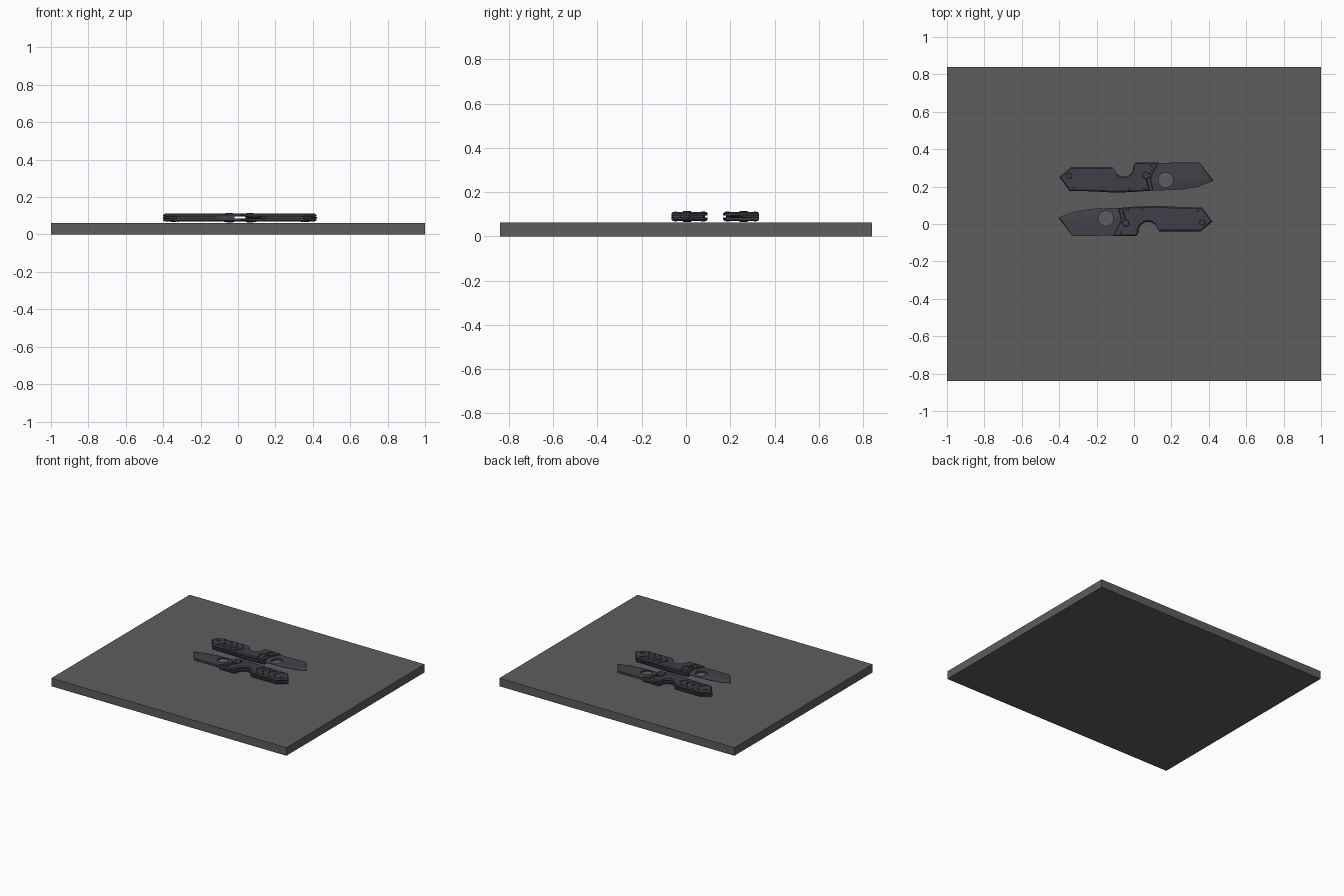
import bpy, bmesh, math
from math import cos, sin, pi

if "Cube" in bpy.data.objects:
    bpy.data.objects.remove(bpy.data.objects["Cube"])

ZC = 0.09            # mid-plane height of the knives


def material(name, col):
    m = bpy.data.materials.new(name)
    m.diffuse_color = (*col, 1)
    m.use_nodes = True
    m.node_tree.nodes["Principled BSDF"].inputs["Base Color"].default_value = m.diffuse_color
    return m


SLAB = material("slab_grey", (0.11, 0.11, 0.11))
DARK = material("dark_steel", (0.05, 0.048, 0.065))
BLADE = material("blade_steel", (0.055, 0.053, 0.068))


def add(name, bm, mat, z=ZC):
    bmesh.ops.recalc_face_normals(bm, faces=bm.faces)
    me = bpy.data.meshes.new(name)
    bm.to_mesh(me)
    bm.free()
    ob = bpy.data.objects.new(name, me)
    bpy.context.collection.objects.link(ob)
    ob.location.z = z
    me.materials.append(mat)
    return ob


def prism(name, pts, z0, z1, mat=DARK, bevel=0.0, z=ZC):
    """Extruded outline with an optional chamfer round the top."""
    bm = bmesh.new()
    f = bm.faces.new([bm.verts.new((x, y, z0)) for x, y in pts])
    r = bmesh.ops.extrude_face_region(bm, geom=[f])
    top = [v for v in r["geom"] if isinstance(v, bmesh.types.BMVert)]
    for v in top:
        v.co.z = z1
    if bevel:
        rim = [e for e in bm.edges if all(v in top for v in e.verts)]
        bmesh.ops.bevel(bm, geom=rim, offset=bevel, segments=1, affect='EDGES')
    return add(name, bm, mat, z)


def circle(x, y, r, n=24):
    return [(x + r * cos(2 * pi * i / n), y + r * sin(2 * pi * i / n)) for i in range(n)]


def ribbon(path, w):
    """Band outline of width w (in x) following a path."""
    return [(x - w / 2, y) for x, y in path] + [(x + w / 2, y) for x, y in reversed(path)]


def finish(ob, cutters=(), mirror=False):
    """Apply cuts and the mirror to the other side, then drop the cutters."""
    for c in cutters:
        m = ob.modifiers.new("cut", 'BOOLEAN')
        m.operation, m.object, m.solver = 'DIFFERENCE', c, 'EXACT'
    if mirror:
        m = ob.modifiers.new("mirror", 'MIRROR')
        m.use_axis = (False, False, True)
        m.use_mirror_merge = False
    dg = bpy.context.evaluated_depsgraph_get()
    me = bpy.data.meshes.new_from_object(ob.evaluated_get(dg))
    ob.modifiers.clear()
    ob.data = me
    for c in cutters:
        bpy.data.objects.remove(c)
    return ob


# base slab
prism("slab", [(-1, -.84), (1, -.84), (1, .84), (-1, .84)], 0, .062, SLAB, z=0)

# handle scales with finger notch, chevron grooves and diagonal grooves
notch = [(-.055 + .052 * cos(a), .308 + .055 * sin(a))
         for a in [pi + i * pi / 8 for i in range(1, 8)]]
handle = ([(-.40, .252), (-.335, .305), (-.115, .305)] + notch +
          [(-.002, .318), (.01, .33), (.125, .33), (.098, .285), (.072, .24), (.085, .178),
           (0, .171), (-.10, .168), (-.24, .175), (-.345, .176)])
scale = prism("handle_scale", handle, .005, .021, bevel=.007)
cuts = []
for i in range(4):
    x = -.285 + i * .05
    cuts.append(prism("cut", ribbon([(x - .03, .293), (x + .012, .24), (x - .03, .187)], .011), .016, .03))
cuts.append(prism("cut", ribbon([(.095, .34), (.028, .23), (.045, .16)], .009), .016, .03))
finish(scale, cuts, mirror=True)

# raised guard strip at the front end of the handle
guard = finish(prism("guard", ribbon([(.123, .33), (.085, .262), (.078, .24), (.092, .179)], .022),
                     .005, .018, bevel=.003), mirror=True)

# spacer between the scales, away from the notch
spacer = prism("spacer", [(-.375, .25), (-.33, .29), (-.13, .29), (-.10, .25),
                          (-.10, .18), (-.335, .185)], -.006, .006)

# screws
parts = [scale, guard, spacer]
for x, y, r, h in [(-.345, .257, .015, .023), (.065, .26, .019, .025), (-.322, .192, .007, .022),
                   (-.025, .185, .007, .022), (.09, .312, .007, .022), (.055, .19, .007, .022)]:
    s = prism("screw", circle(x, y, r), .004, h, bevel=.002)
    socket = prism("cut", circle(x, y, r * .5, 6), h - .004, h + .01)
    parts.append(finish(s, [socket], mirror=True))

# blade: flat spine and ground edge
spine = [(.04, .325), (.35, .33), (.405, .246)]
ridge = [(.04, .222), (.15, .222), (.25, .226), (.34, .234), (.405, .246)]
edge = [(.04, .18), (.15, .18), (.25, .184), (.34, .198), (.424, .23)]
bm = bmesh.new()
T, E = .008, .0015
sides = []
for sg in (1, -1):
    sv = [bm.verts.new((x, y, sg * T)) for x, y in spine[:2]]
    rv = [bm.verts.new((x, y, sg * T)) for x, y in ridge]
    ev = [bm.verts.new((x, y, sg * E)) for x, y in edge]
    bm.faces.new(sv + rv[::-1])
    for i in range(4):
        bm.faces.new((rv[i], rv[i + 1], ev[i + 1], ev[i]))
    bm.faces.new((sv[1], rv[4], ev[4]))
    sides.append((sv, rv, ev))
loops = [[s[0][0], s[0][1], s[2][4], s[2][3], s[2][2], s[2][1], s[2][0], s[1][0]] for s in sides]
for i in range(8):
    j = (i + 1) % 8
    bm.faces.new((loops[0][i], loops[0][j], loops[1][j], loops[1][i]))
blade = add("blade", bm, BLADE)
finish(blade, [prism("cut", circle(.17, .235, .04, 32), -.03, .03)])
parts.append(blade)

# second knife, turned half a turn
for p in parts:
    q = p.copy()
    q.name = p.name + "_second"
    q.rotation_euler.z = pi
    q.location = (.02, .265, ZC)
    bpy.context.collection.objects.link(q)
